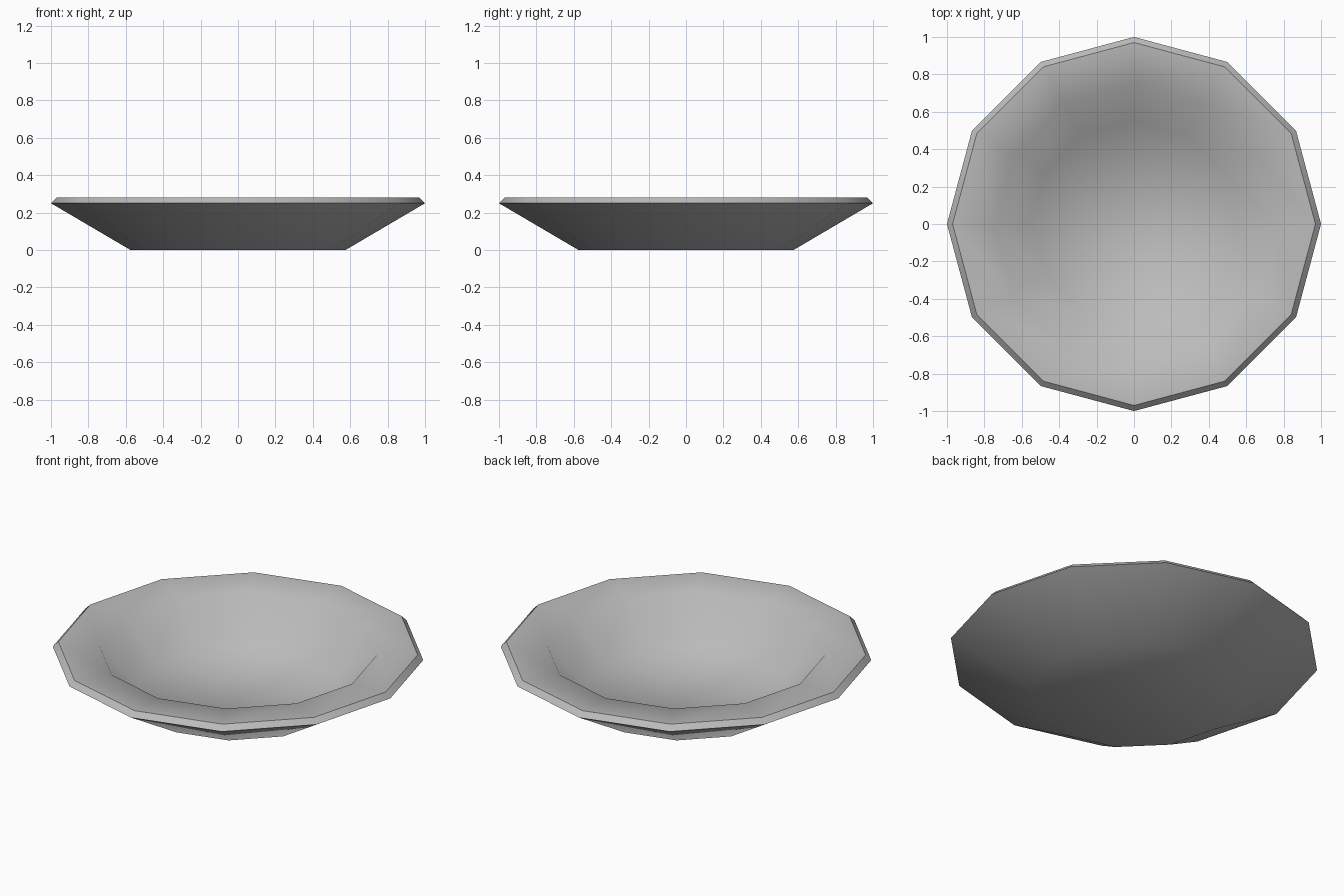
import bpy
import bmesh
import math

cube = bpy.data.objects.get("Cube")
if cube:
    bpy.data.objects.remove(cube, do_unlink=True)

SIDES = 12

# Glazed ceramic colour
ceramic = bpy.data.materials.new("grey_ceramic")
ceramic.use_nodes = True
colour = (0.5, 0.5, 0.5, 1)
ceramic.diffuse_color = colour
ceramic.node_tree.nodes["Principled BSDF"].inputs["Base Color"].default_value = colour

# Plate section (radius, height, crisp edge), from the foot round the rim to the well
profile = [
    (0.575, 0, False),
    (1, 0.25, True),
    (0.97, 0.28, True),
    (0.75, 0.27, False),
    (0.55, 0.03, False),
]

bm = bmesh.new()
rings = []
for radius, height, crisp in profile:
    ring = []
    for i in range(SIDES):
        a = math.tau * i / SIDES
        ring.append(bm.verts.new((radius * math.cos(a), radius * math.sin(a), height)))
    rings.append(ring)

# Walls between neighbouring rings
for low, high in zip(rings, rings[1:]):
    for i in range(SIDES):
        j = (i + 1) % SIDES
        bm.faces.new((low[i], low[j], high[j], high[i]))

# Underside and floor of the well
bm.faces.new(rings[0][::-1])
bm.faces.new(rings[-1])
bmesh.ops.recalc_face_normals(bm, faces=bm.faces[:])

# Smooth body with crisp edges round the rim
for face in bm.faces:
    face.smooth = True
for ring, (radius, height, crisp) in zip(rings, profile):
    for i in range(SIDES):
        bm.edges.get((ring[i - 1], ring[i])).smooth = not crisp

mesh = bpy.data.meshes.new("plate")
bm.to_mesh(mesh)
bm.free()
mesh.materials.append(ceramic)
plate = bpy.data.objects.new("plate", mesh)
bpy.context.collection.objects.link(plate)
